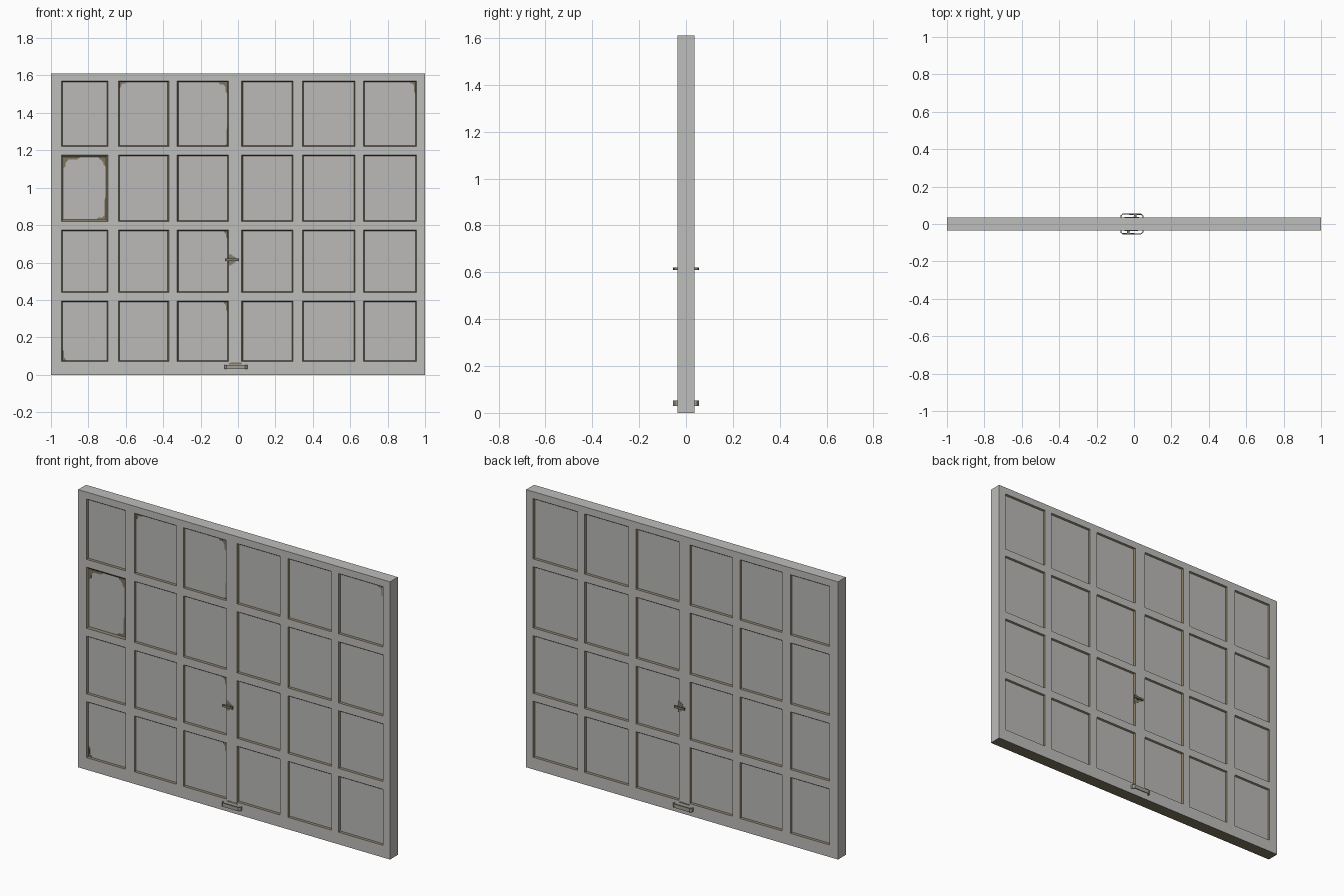
import bpy, bmesh

if "Cube" in bpy.data.objects:
    bpy.data.objects.remove(bpy.data.objects["Cube"])

def material(name, rgb):
    m = bpy.data.materials.new(name)
    m.diffuse_color = (*rgb, 1)
    m.use_nodes = True
    m.node_tree.nodes["Principled BSDF"].inputs["Base Color"].default_value = m.diffuse_color
    return m

FRAME = material("painted_grey", (0.515, 0.51, 0.50))
PANEL = material("panel_grey", (0.495, 0.49, 0.48))
GRIME = material("grimy_olive", (0.21, 0.18, 0.115))
METAL = material("handle_metal", (0.36, 0.345, 0.29))
LOCK = material("lock_metal", (0.23, 0.21, 0.16))

T = 0.036   # half thickness
DEPTH = 0.008   # panel recess
COLS = [(-0.945, -0.695), (-0.64, -0.37), (-0.325, -0.05),
        (0.02, 0.295), (0.345, 0.625), (0.67, 0.955)]
ROWS = [(0.07, 0.395), (0.44, 0.775), (0.82, 1.175), (1.22, 1.57)]
TOP = 1.61

def finish(bm, name, mats):
    me = bpy.data.meshes.new(name)
    bm.to_mesh(me)
    bm.free()
    for m in mats:
        me.materials.append(m)
    ob = bpy.data.objects.new(name, me)
    bpy.context.collection.objects.link(ob)
    return ob

# Door slab: grid of rails on both faces, cells inset to form sunken panels
def build_door():
    bm = bmesh.new()
    xs = [-1] + [v for c in COLS for v in c] + [1]
    zs = [0] + [v for r in ROWS for v in r] + [TOP]
    V = {(i, j, s): bm.verts.new((x, s * T, z))
         for i, x in enumerate(xs) for j, z in enumerate(zs) for s in (-1, 1)}
    nx, nz = len(xs) - 1, len(zs) - 1
    cells = []
    for s in (-1, 1):
        for i in range(nx):
            for j in range(nz):
                q = [V[i, j, s], V[i + 1, j, s], V[i + 1, j + 1, s], V[i, j + 1, s]]
                f = bm.faces.new(q if s < 0 else q[::-1])
                if i % 2 and j % 2:
                    cells.append((f, s < 0 and i == 1 and j == 5))
    # outer edges
    for i in range(nx):
        for j in (0, nz):
            f = bm.faces.new([V[i, j, -1], V[i, j, 1], V[i + 1, j, 1], V[i + 1, j, -1]])
            f.material_index = 2 if j == 0 else 0
    for j in range(nz):
        for i in (0, nx):
            bm.faces.new([V[i, j, -1], V[i, j + 1, -1], V[i, j + 1, 1], V[i, j, 1]])
    bmesh.ops.recalc_face_normals(bm, faces=bm.faces[:])
    # sunken panels with grimy rims; one panel has a wider rim
    for f, wide in cells:
        r = bmesh.ops.inset_individual(bm, faces=[f], thickness=0.014 if wide else 0.008,
                                       depth=-DEPTH)
        for g in r["faces"]:
            g.material_index = 2
        f.material_index = 1
    return finish(bm, "garage_door", [FRAME, PANEL, GRIME])

# Extrude a closed profile by a vector
def prism(name, pts, vec, mat):
    bm = bmesh.new()
    f = bm.faces.new([bm.verts.new(p) for p in pts])
    r = bmesh.ops.extrude_face_region(bm, geom=[f])
    bmesh.ops.translate(bm, vec=vec,
                        verts=[v for v in r["geom"] if isinstance(v, bmesh.types.BMVert)])
    bmesh.ops.recalc_face_normals(bm, faces=bm.faces[:])
    return finish(bm, name, [mat])

# Corner stain: thin L-shaped plate on a front panel (right / upper corner flags)
def stain(col, row, right, upper, w, h, t=0.007):
    m = 0.012 if (col, row) == (0, 2) else 0.007
    x, z = COLS[col][right], ROWS[row][upper]
    dx, dz = (-1 if right else 1), (-1 if upper else 1)
    shape = [(0, 0), (w, 0), (w * 0.8, t), (t * 2.2, t), (t, t * 2.5), (t, h * 0.8), (0, h)]
    y = -T + DEPTH
    prism("grime_stain", [(x + dx * (m + a), y, z + dz * (m + b)) for a, b in shape],
          (0, -0.001, 0), GRIME)

build_door()
for args in [(0, 2, 0, 1, 0.09, 0.06, 0.012), (0, 2, 1, 1, 0.04, 0.05, 0.012),
             (0, 2, 1, 0, 0.05, 0.12, 0.008), (2, 3, 1, 1, 0.05, 0.06, 0.01),
             (1, 3, 0, 1, 0.04, 0.03), (5, 3, 1, 1, 0.03, 0.06), (2, 3, 1, 0, 0.01, 0.1, 0.004),
             (2, 0, 1, 1, 0.02, 0.05), (0, 0, 0, 0, 0.02, 0.06), (2, 1, 1, 1, 0.02, 0.04)]:
    stain(*args)

for s, side in ((-1, "front"), (1, "back")):
    # Lock is turned around on the back of the stile
    lx = (lambda x: x) if s < 0 else (lambda x: -0.024 - x)
    # Pull handle near the floor: bracket profile seen from above
    pull = [(-0.072, 0.034), (-0.072, 0.046), (-0.062, 0.055), (0.038, 0.055),
            (0.05, 0.046), (0.05, 0.034), (0.045, 0.034), (0.045, 0.044),
            (0.036, 0.051), (-0.06, 0.051), (-0.067, 0.044), (-0.067, 0.034)]
    prism(side + "_pull_handle", [(x, s * y, 0.03) for x, y in pull], (0, 0, 0.022), METAL)
    # Worn strip on the stile above the pull
    prism(side + "_worn_strip", [(-0.05, s * T, 0.056), (0.022, s * T, 0.056),
                                 (0.016, s * T, 0.066), (-0.046, s * T, 0.064)],
          (0, s * 0.001, 0), GRIME)
    # Lock plate
    plate = [(-0.048, 0.582), (-0.034, 0.588), (-0.002, 0.612), (-0.006, 0.622),
             (-0.024, 0.634), (-0.046, 0.648), (-0.052, 0.615)]
    prism(side + "_lock_plate", [(lx(x), s * 0.035, z) for x, z in plate],
          (0, s * 0.002, 0), LOCK)
    # Turn handle: stem and crossbar
    stem = [(-0.038, 0.034), (-0.022, 0.034), (-0.024, 0.05), (-0.036, 0.05)]
    prism(side + "_lock_stem", [(lx(x), s * y, 0.61) for x, y in stem], (0, 0, 0.01), LOCK)
    bar = [(-0.066, 0.048), (-0.064, 0.054), (-0.036, 0.055), (-0.024, 0.055),
           (0.0, 0.054), (0.002, 0.048)]
    prism(side + "_lock_crossbar", [(lx(x), s * y, 0.609) for x, y in bar],
          (0, 0, 0.012), LOCK)
